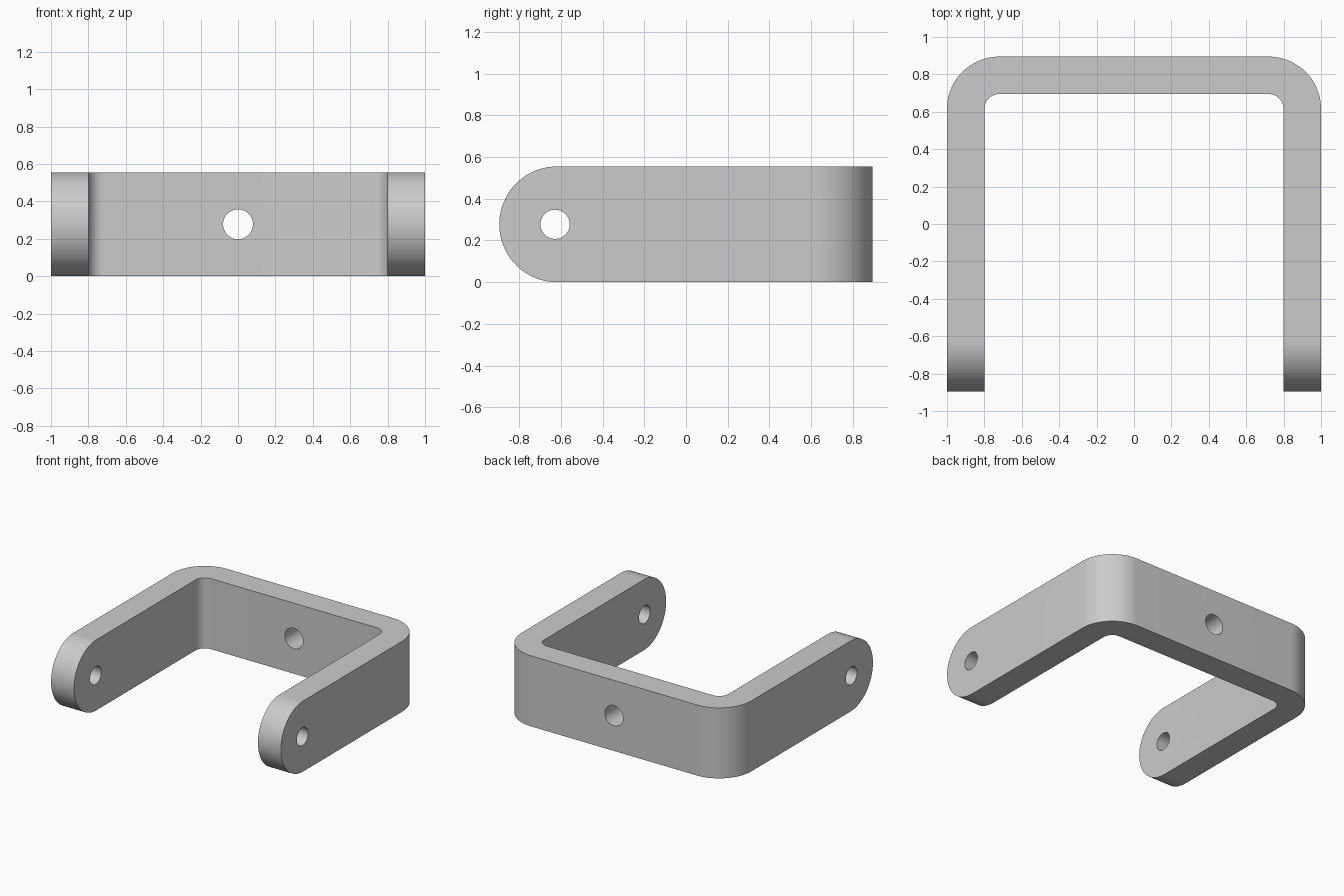
import bpy, bmesh, math
from mathutils import Matrix

if "Cube" in bpy.data.objects:
    bpy.data.objects.remove(bpy.data.objects["Cube"])

W, D, H, T = 1.0, 0.895, 0.555, 0.2   # half width, half depth, height, wall
R_OUT, R_IN = 0.28, 0.08              # bend radii
R_END = H / 2                         # rounded arm tips

grey = bpy.data.materials.new("metal grey")
grey.diffuse_color = (0.6, 0.6, 0.6, 1)
grey.use_nodes = True
grey.node_tree.nodes["Principled BSDF"].inputs["Base Color"].default_value = grey.diffuse_color


def arc(cx, cy, r, a0, a1, n=24):
    return [(cx + r * math.cos(math.radians(a0 + (a1 - a0) * i / n)),
             cy + r * math.sin(math.radians(a0 + (a1 - a0) * i / n))) for i in range(n + 1)]


def prism(name, points, vector):
    """Extrude a closed loop of 3D points along a vector."""
    bm = bmesh.new()
    face = bm.faces.new([bm.verts.new(p) for p in points])
    new = bmesh.ops.extrude_face_region(bm, geom=[face])["geom"]
    bmesh.ops.translate(bm, vec=vector, verts=[v for v in new if isinstance(v, bmesh.types.BMVert)])
    bmesh.ops.recalc_face_normals(bm, faces=bm.faces)
    return finish(name, bm)


def drill(name, radius, axis, location):
    """Long cylinder used to cut a hole."""
    bm = bmesh.new()
    bmesh.ops.create_cone(bm, cap_ends=True, segments=48, radius1=radius, radius2=radius, depth=3,
                          matrix=Matrix.Translation(location) @ Matrix.Rotation(math.pi / 2, 4, axis))
    return finish(name, bm)


def finish(name, bm):
    mesh = bpy.data.meshes.new(name)
    bm.to_mesh(mesh)
    bm.free()
    mesh.materials.append(grey)
    obj = bpy.data.objects.new(name, mesh)
    bpy.context.collection.objects.link(obj)
    return obj


# U-shaped bracket seen from above; arms run past the tips and are trimmed later
outer = arc(W - R_OUT, D - R_OUT, R_OUT, 0, 90) + arc(R_OUT - W, D - R_OUT, R_OUT, 90, 180)
xi, yi = W - T - R_IN, D - T - R_IN
inner = arc(-xi, yi, R_IN, 180, 90, 12) + arc(xi, yi, R_IN, 90, 0, 12)
plan = [(W, -1.1)] + outer + [(-W, -1.1), (T - W, -1.1)] + inner + [(W - T, -1.1)]
bracket = prism("bracket", [(x, y, 0) for x, y in plan], (0, 0, H))

# Side outline that rounds the arm tips
side = arc(R_END - D, H / 2, R_END, 90, 270, 48)
side = [(y, H / 2 + (z - H / 2) * 1.0) for y, z in side] + [(1.2, 0), (1.2, H)]
trim = prism("tip_trim", [(-1.5, y, z) for y, z in side], (3, 0, 0))

# Pivot holes through both arms and mounting hole through the back
pivot = drill("pivot_drill", 0.07, 'Y', (0, R_END - D - 0.01, H / 2))
mount = drill("mount_drill", 0.08, 'X', (0, 0.9, H / 2))

for cutter, op in ((trim, 'INTERSECT'), (pivot, 'DIFFERENCE'), (mount, 'DIFFERENCE')):
    mod = bracket.modifiers.new(cutter.name, 'BOOLEAN')
    mod.object, mod.operation, mod.solver = cutter, op, 'EXACT'

# Apply the cuts and remove the helpers
bpy.context.view_layer.objects.active = bracket
bracket.select_set(True)
for mod in list(bracket.modifiers):
    bpy.ops.object.modifier_apply(modifier=mod.name)
for cutter in (trim, pivot, mount):
    bpy.data.objects.remove(cutter)
bpy.ops.object.shade_smooth_by_angle(angle=math.radians(30))
